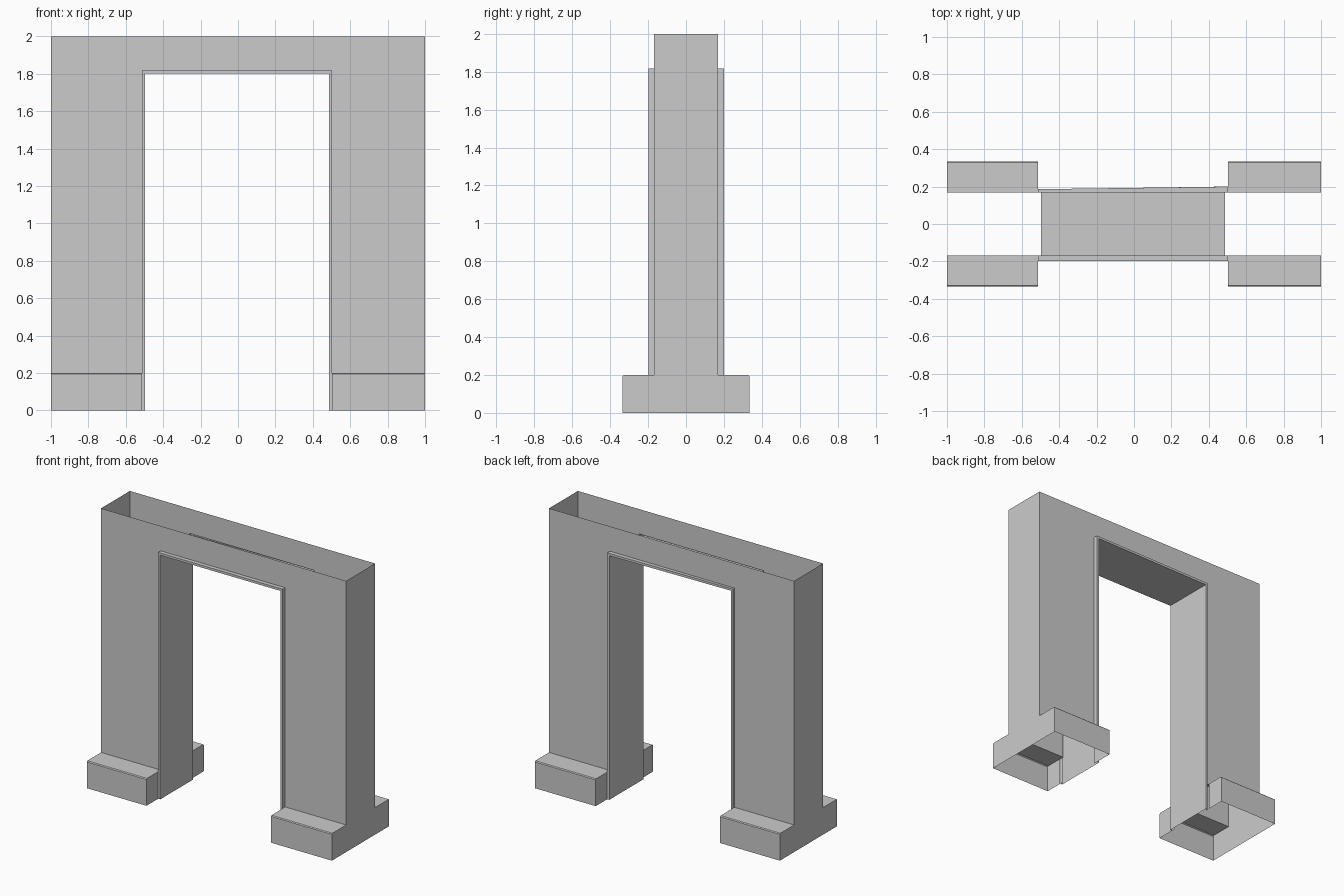
import bpy, bmesh

if "Cube" in bpy.data.objects:
    bpy.data.objects.remove(bpy.data.objects["Cube"])

# Key sizes: opening (outer and inner edge of trim), wall and plinth depths
OX0, OX1, OZ = -0.513, 0.503, 1.817
IX0, IX1, IZ = -0.496, 0.486, 1.80
WALL, TRIM, FOOT, FOOT_H, BEV = 0.168, 0.2, 0.334, 0.2, 0.006


def make(name, polys):
    """Build one object from a list of polygons, welding shared corners."""
    bm = bmesh.new()
    for p in polys:
        bm.faces.new([bm.verts.new(c) for c in p])
    bmesh.ops.remove_doubles(bm, verts=bm.verts, dist=1e-5)
    bmesh.ops.recalc_face_normals(bm, faces=bm.faces)
    me = bpy.data.meshes.new(name)
    bm.to_mesh(me)
    bm.free()
    ob = bpy.data.objects.new(name, me)
    bpy.context.collection.objects.link(ob)
    return ob


def strips(rows):
    """Quads between successive rows of points."""
    return [(a[i], a[i + 1], b[i + 1], b[i])
            for a, b in zip(rows, rows[1:]) for i in range(len(a) - 1)]


# Hollow shell: notched front and back walls, plinths, T-shaped ends, open top and bottom
shell = []
outline = [(-1, FOOT_H), (OX0, FOOT_H), (OX0, OZ), (OX1, OZ),
           (OX1, FOOT_H), (1, FOOT_H), (1, 2), (-1, 2)]
step = [(WALL, FOOT_H), (FOOT - BEV, FOOT_H), (FOOT, FOOT_H - BEV), (FOOT, 0)]
for s in (-1, 1):
    shell.append([(x, s * WALL, z) for x, z in outline])
    for x0, x1 in ((-1, OX0), (OX1, 1)):
        # plinth top, small bevel and face
        shell += strips([[(x0, s * y, z), (x1, s * y, z)] for y, z in step])
    # plinth ends beside the trim
    for x in (OX0, OX1):
        shell.append([(x, s * y, z) for y, z in
                      [(TRIM, 0), (TRIM, FOOT_H)] + step[1:]])
profile = [(WALL, 2)] + step
tee = profile + [(-y, z) for y, z in reversed(profile)]
for x in (-1, 1):
    shell.append([(x, y, z) for y, z in tee])
make("gate_shell", shell)


# Opening lining: raised trim in front, jambs and soffit through, raised trim behind
def arch(x0, x1, z, y_left, y_right):
    return [(x0, y_left, 0), (x0, y_left, z), (x1, y_right, z), (x1, y_right, 0)]


BACK = 0.186  # rear trim is slightly shallower on the left
make("door_lining", strips([
    arch(OX0, OX1, OZ, -WALL, -WALL),
    arch(OX0, OX1, OZ, -0.198, -0.198),
    arch(IX0, IX1, IZ, -0.198, -0.198),
    arch(IX0, IX1, IZ, BACK, TRIM),
    arch(OX0, OX1, OZ, BACK, TRIM),
    arch(OX0, OX1, OZ, WALL, WALL),
]))
